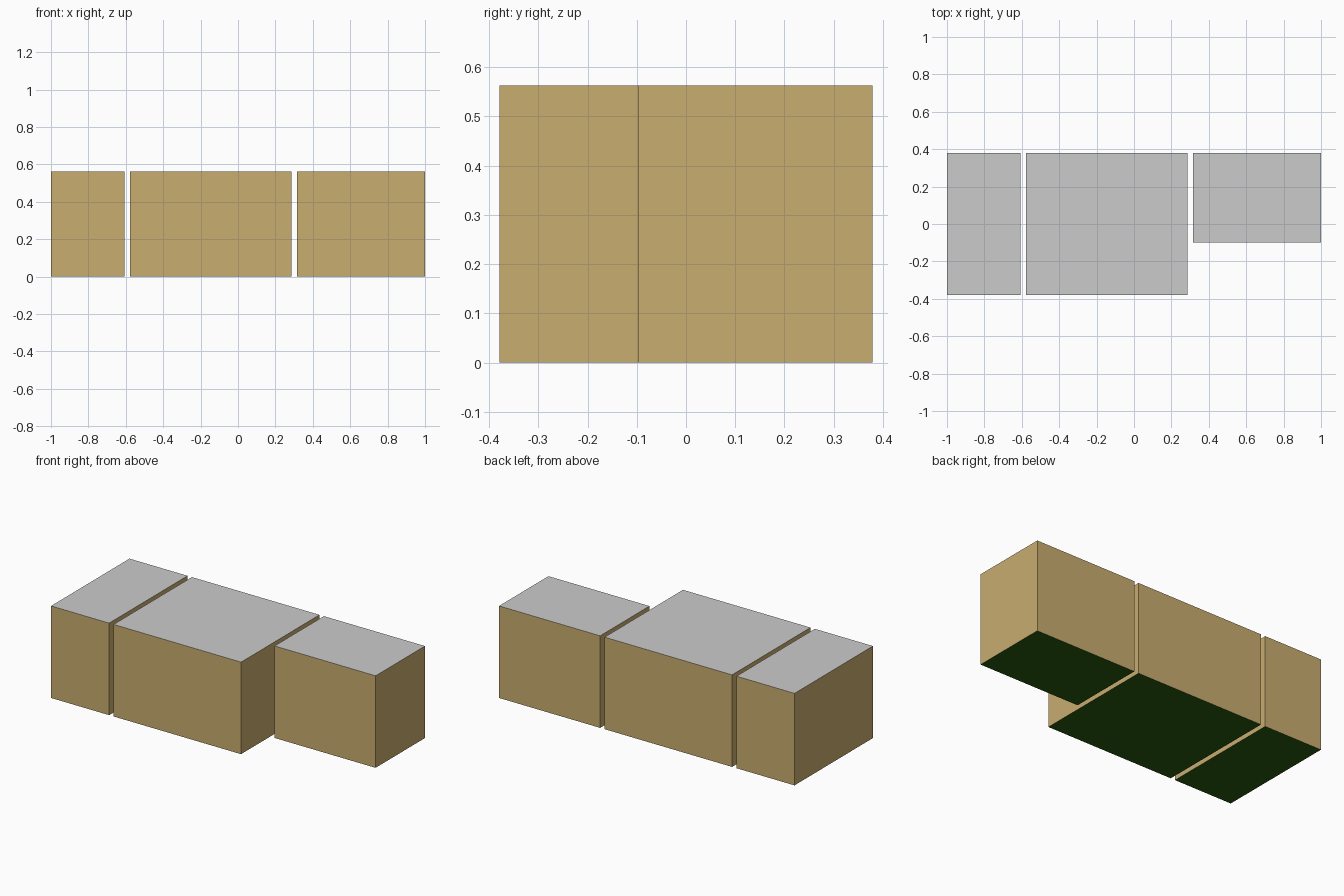
import bpy
import bmesh

if "Cube" in bpy.data.objects:
    bpy.data.objects.remove(bpy.data.objects["Cube"])


def material(name, color):
    m = bpy.data.materials.new(name)
    m.diffuse_color = (*color, 1)
    m.use_nodes = True
    m.node_tree.nodes["Principled BSDF"].inputs["Base Color"].default_value = m.diffuse_color
    return m


WALL = material("tan_wall", (0.584, 0.418, 0.162))
BASE = material("green_base", (0.024, 0.107, 0.005))
HEIGHT = 0.563
BACK = 0.379


def block(name, x0, x1, y0):
    # Box with tan walls, grey roof (empty slot) and green underside
    bm = bmesh.new()
    bmesh.ops.create_cube(bm, size=1)
    for v in bm.verts:
        v.co.x = x1 if v.co.x > 0 else x0
        v.co.y = BACK if v.co.y > 0 else y0
        v.co.z = HEIGHT if v.co.z > 0 else 0
    bm.normal_update()
    for f in bm.faces:
        f.material_index = 1 if f.normal.z > 0.5 else 2 if f.normal.z < -0.5 else 0
    mesh = bpy.data.meshes.new(name)
    for m in (WALL, None, BASE):
        mesh.materials.append(m)
    bm.to_mesh(mesh)
    bm.free()
    bpy.context.collection.objects.link(bpy.data.objects.new(name, mesh))


# Three blocks in a row, flush at the back
block("left_block", -1.0, -0.607, -BACK)
block("middle_block", -0.577, 0.286, -BACK)
block("right_block", 0.316, 1.0, -0.098)
